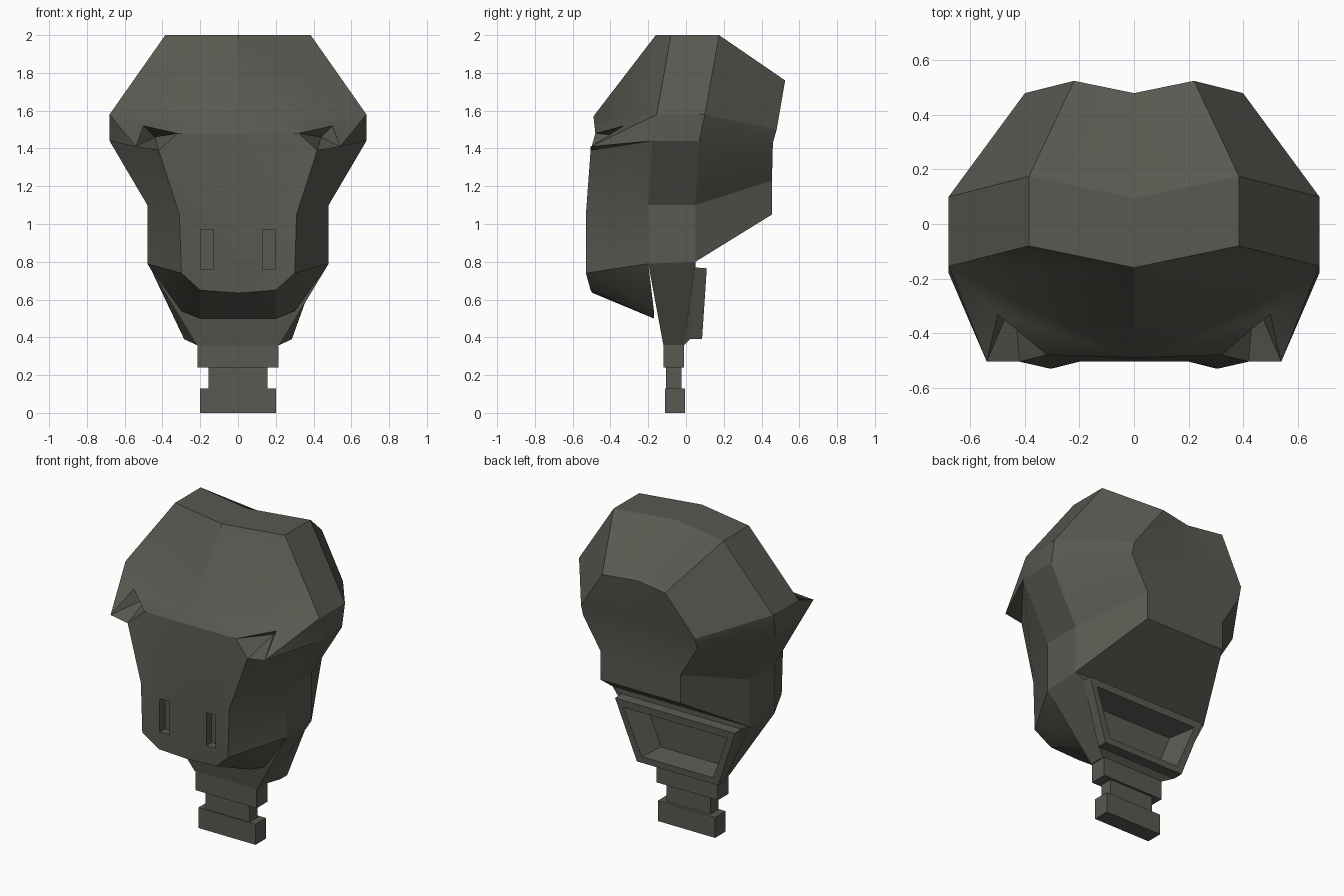
import bpy, bmesh, math

if "Cube" in bpy.data.objects:
    bpy.data.objects.remove(bpy.data.objects["Cube"])

mat = bpy.data.materials.new("dark olive grey")
mat.diffuse_color = (0.1, 0.1, 0.084, 1)
mat.use_nodes = True
mat.node_tree.nodes["Principled BSDF"].inputs["Base Color"].default_value = mat.diffuse_color


class Shell:
    """Collects polygons, welding shared points and mirroring across x = 0."""
    def __init__(self):
        self.bm = bmesh.new()
        self.cache = {}

    def vert(self, p):
        key = tuple(round(c, 4) + 0.0 for c in p)
        if key not in self.cache:
            self.cache[key] = self.bm.verts.new(key)
        return self.cache[key]

    def poly(self, pts, mirror=True):
        for s in ((1, -1) if mirror else (1,)):
            vs = list(dict.fromkeys(self.vert((s * x, y, z)) for x, y, z in pts))
            if len(vs) > 2 and not self.bm.faces.get(vs):
                self.bm.faces.new(vs)

    def grid(self, rows, mirror=True):
        for r0, r1 in zip(rows, rows[1:]):
            for i in range(len(r0) - 1):
                self.poly([r0[i], r0[i + 1], r1[i + 1], r1[i]], mirror)

    def finish(self, name):
        bmesh.ops.recalc_face_normals(self.bm, faces=self.bm.faces[:])
        me = bpy.data.meshes.new(name)
        self.bm.to_mesh(me)
        self.bm.free()
        me.materials.append(mat)
        ob = bpy.data.objects.new(name, me)
        bpy.context.collection.objects.link(ob)
        return ob


def box(name, x0, x1, y0, y1, z0, z1):
    s = Shell()
    ring = lambda z: [(x0, y0, z), (x1, y0, z), (x1, y1, z), (x0, y1, z), (x0, y0, z)]
    s.grid([ring(z0), ring(z1)], False)
    s.poly(ring(z0), False)
    s.poly(ring(z1), False)
    return s.finish(name)


head = Shell()
brow_end, cheek = (.68, -.155, 1.58), (.68, -.18, 1.44)
jaw_hinge, jaw_back = (.48, -.2, .79), (.3, -.17, .54)
throat = (0, -.2, .79)

# Cranium: rows from crown to underside, each running side front to back centre
head.grid([
    [(0, -.16, 2), (0, .095, 2), (0, .48, 1.76), (0, .48, 1.76)],
    [(.385, -.08, 2), (.385, .175, 2), (.22, .525, 1.76), (0, .48, 1.76)],
    [brow_end, (.68, .1, 1.58), (.4, .48, 1.5), (0, .47, 1.5)],
    [cheek, (.68, .07, 1.44), (.4, .46, 1.43), (0, .46, 1.43)],
    [(.48, -.2, 1.1), (.48, .05, 1.1), (.28, .455, 1.23), (0, .455, 1.23)],
    [jaw_hinge, (.48, .05, .8), (.28, .455, 1.05), (0, .455, 1.05)],
    [throat, (0, .05, .8), (0, .455, 1.05), (0, .455, 1.05)],
])

# Brow slope and its lower lip
brow_tip, lip = (0, -.49, 1.57), (0, -.48, 1.48)
eye_in, eye_top = (.32, -.48, 1.48), (.5, -.33, 1.52)
eye_out, eye_low = (.54, -.505, 1.41), (.42, -.505, 1.39)
head.poly([(0, -.16, 2), (.385, -.08, 2), brow_end, brow_tip])
head.poly([brow_tip, brow_end, eye_top])
head.poly([brow_tip, eye_top, eye_in, lip])

# Face and chin: rows from brow to throat, each running cheek to centre
head.grid([
    [cheek, eye_low, eye_in, lip],
    [(.48, -.2, 1.1), (.31, -.53, 1.05), (.2, -.505, 1.05), (0, -.505, 1.05)],
    [jaw_hinge, (.3, -.53, .74), (.2, -.505, .65), (0, -.495, .635)],
    [jaw_back, jaw_back, (.2, -.17, .5), (0, -.17, .5)],
    [throat] * 4,
])
head.poly([jaw_hinge, jaw_back, throat])

# Cheek points and eye pockets
head.poly([brow_end, eye_top, eye_out])
head.poly([brow_end, cheek, eye_out])
head.poly([cheek, eye_out, eye_low])
eye = [eye_in, eye_top, eye_out, eye_low]
for a, b in zip(eye, eye[1:] + eye[:1]):
    head.poly([a, b, (.44, -.27, 1.46)])
head_ob = head.finish("head")

# Two vertical slots cut in the muzzle
for s in (-1, 1):
    cutter = box("slot_cutter", *sorted((s * .13, s * .197)), -.6, -.45, .76, .97)
    cutter.hide_render = True
    mod = head_ob.modifiers.new("slot", 'BOOLEAN')
    mod.operation, mod.solver, mod.object = 'DIFFERENCE', 'EXACT', cutter
    bpy.context.view_layer.objects.active = head_ob
    head_ob.select_set(True)
    bpy.ops.object.modifier_apply(modifier=mod.name)
    bpy.data.objects.remove(cutter)

bpy.ops.object.shade_smooth_by_angle(angle=math.radians(25))

# Neck: trapezoid rings from front to the recessed frame at the back
# (top half width, y, z, bottom half width, y, z)
neck = Shell()
rings = []
for tx, ty, tz, bx, by, bz in [
    (.48, -.2, .79, .22, -.12, .36),
    (.48, .05, .8, .22, -.01, .36),
    (.42, .05, .77, .285, .02, .39),
    (.42, .11, .765, .285, .085, .39),
    (.365, .107, .72, .25, .087, .43),
    (.3, -.04, .69, .21, -.05, .45),
]:
    rings.append([(-tx, ty, tz), (tx, ty, tz), (bx, by, bz), (-bx, by, bz), (-tx, ty, tz)])
neck.grid(rings, False)
neck.poly(rings[0], False)
neck.poly(rings[-1], False)
neck.finish("neck")

# Stepped mounting peg
box("peg_collar", -.215, .215, -.12, -.01, .24, .36)
box("peg_stem", -.155, .155, -.105, -.025, .13, .24)
box("peg_foot", -.2, .2, -.11, -.005, 0, .13)
